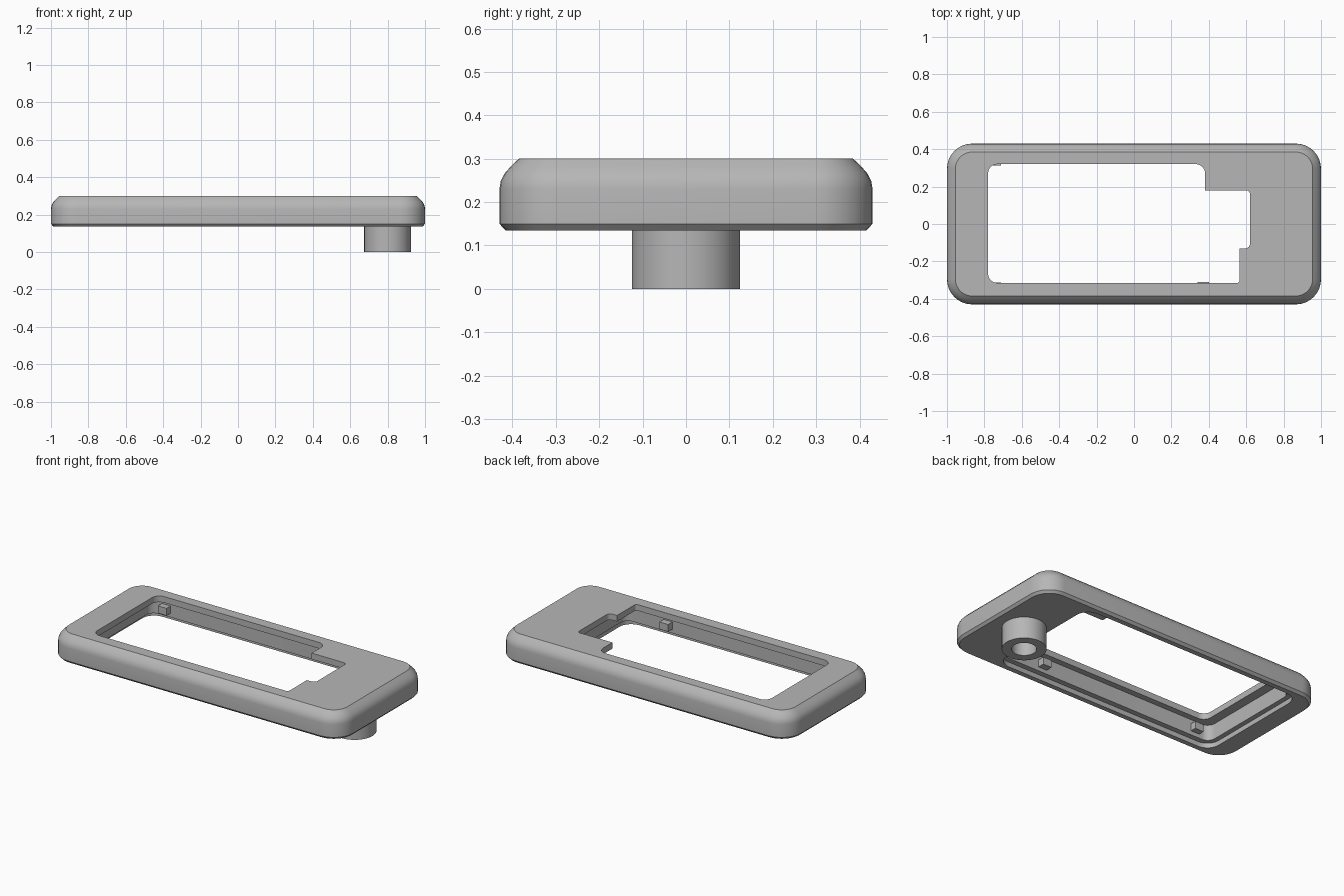
import bpy, bmesh, math
from mathutils import Vector

cube = bpy.data.objects.get("Cube")
if cube:
    bpy.data.objects.remove(cube, do_unlink=True)

# Single plain grey material
grey = bpy.data.materials.new("plain_grey")
grey.use_nodes = True
colour = (0.47, 0.47, 0.47, 1)
grey.diffuse_color = colour
grey.node_tree.nodes["Principled BSDF"].inputs["Base Color"].default_value = colour


def rounded(corners, steps=8):
    """Outline from right-angled corners given as (x, y, radius)."""
    out = []
    for i, (x, y, r) in enumerate(corners):
        p = Vector((x, y))
        if r == 0:
            out.append(p)
            continue
        to_prev = (Vector(corners[i - 1][:2]) - p).normalized()
        to_next = (Vector(corners[(i + 1) % len(corners)][:2]) - p).normalized()
        centre = p + r * (to_prev + to_next)
        for k in range(steps + 1):
            a = math.pi / 2 * k / steps
            out.append(centre - r * (to_next * math.cos(a) + to_prev * math.sin(a)))
    return out


def box_outline(x0, x1, y, r):
    return rounded([(x0, -y, r), (x1, -y, r), (x1, y, r), (x0, y, r)])


def circle(x, y, r, n=48):
    return [Vector((x + r * math.cos(math.tau * k / n), y + r * math.sin(math.tau * k / n)))
            for k in range(n)]


def loft(name, layers):
    """Closed solid through a stack of (outline, z) layers."""
    bm = bmesh.new()
    rings = [[bm.verts.new((p.x, p.y, z)) for p in pts] for pts, z in layers]
    for low, high in zip(rings, rings[1:]):
        for i in range(len(low)):
            bm.faces.new((low[i - 1], low[i], high[i], high[i - 1]))
    bm.faces.new(rings[0])
    bm.faces.new(rings[-1])
    bmesh.ops.recalc_face_normals(bm, faces=bm.faces)
    mesh = bpy.data.meshes.new(name)
    bm.to_mesh(mesh)
    bm.free()
    mesh.materials.append(grey)
    obj = bpy.data.objects.new(name, mesh)
    bpy.context.collection.objects.link(obj)
    return obj


def select_only(obj):
    bpy.ops.object.select_all(action="DESELECT")
    obj.select_set(True)
    bpy.context.view_layer.objects.active = obj


def cut(obj, outline, z0, z1):
    tool = loft("cutter", [(outline, z0), (outline, z1)])
    tool.hide_render = True
    mod = obj.modifiers.new("cut", "BOOLEAN")
    mod.operation = "DIFFERENCE"
    mod.solver = "EXACT"
    mod.object = tool
    select_only(obj)
    bpy.ops.object.modifier_apply(modifier=mod.name)
    bpy.data.objects.remove(tool, do_unlink=True)


# Cover shell: bottom chamfer, straight wall, rounded shoulder, flat top
profile = [(0.014, 0.135), (0, 0.15), (0, 0.23), (0.003, 0.248),
           (0.012, 0.266), (0.027, 0.283), (0.045, 0.3)]
cover = loft("cover_frame", [(box_outline(-1 + d, 1 - d, 0.43 - d, 0.135 - d), z)
                             for d, z in profile])

# Stepped recess underneath
cut(cover, box_outline(-0.87, 0.67, 0.385, 0.08), 0.1, 0.165)
cut(cover, box_outline(-0.84, 0.66, 0.352, 0.05), 0.15, 0.262)

# Display window with side notch
window = rounded([(-0.78, 0.32, 0.05), (-0.78, -0.315, 0.05), (0.565, -0.315, 0.015),
                  (0.565, -0.13, 0), (0.62, -0.13, 0.025), (0.62, 0.18, 0.02),
                  (0.38, 0.18, 0), (0.38, 0.32, 0.05)])
cut(cover, window, 0.1, 0.4)

# Hollow post below the closed end
post = loft("mounting_post", [(circle(0.8, 0, 0.125), 0), (circle(0.8, 0, 0.125), 0.145)])
for part in (cover, post):
    cut(part, circle(0.8, 0, 0.07), -0.1, 0.24)

# Small retaining clips inside the recess
for name, x, y in (("clip_front", -0.74, -0.336), ("clip_back", -0.74, 0.338),
                   ("clip_window", 0.37, -0.332)):
    pts = rounded([(x - 0.03, y - 0.025, 0), (x + 0.03, y - 0.025, 0),
                   (x + 0.03, y + 0.022, 0), (x - 0.03, y + 0.022, 0)])
    loft(name, [(pts, 0.19), (pts, 0.235)])

# Smooth curved areas while keeping edges crisp
for part in (cover, post):
    select_only(part)
    bpy.ops.object.shade_smooth_by_angle(angle=math.radians(25))
